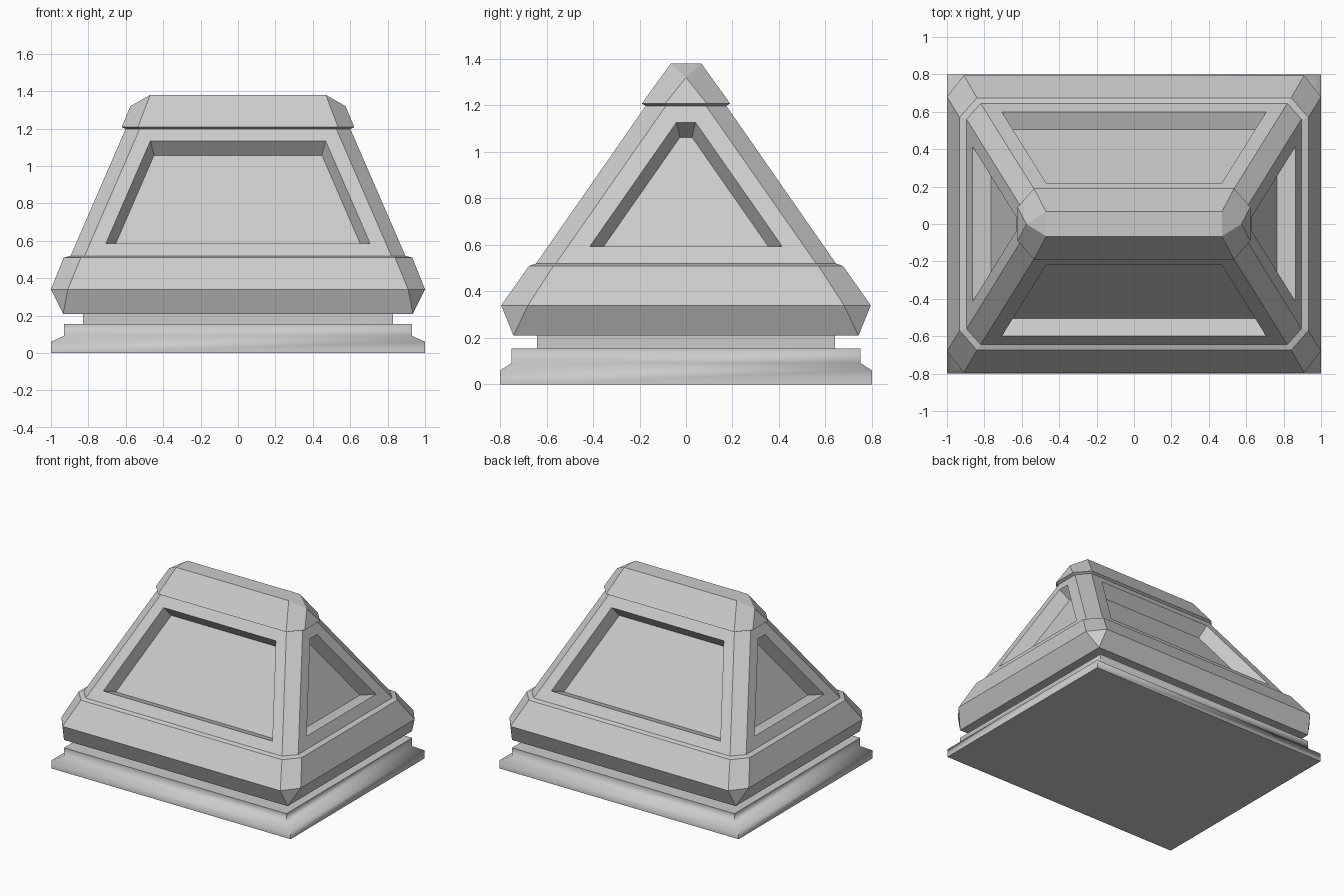
import bpy, bmesh, math

cube = bpy.data.objects.get("Cube")
if cube:
    bpy.data.objects.remove(cube, do_unlink=True)

stone = bpy.data.materials.new("grey_stone")
stone.use_nodes = True
GREY = (0.6, 0.6, 0.6, 1)
stone.diffuse_color = GREY
stone.node_tree.nodes["Principled BSDF"].inputs["Base Color"].default_value = GREY


def ring(side_x, side_y, side_z, front_x, front_y, front_z):
    """Rectangle with cut corners: side edge at side_x, front edge at front_y."""
    corner = [(side_x, side_y, side_z), (front_x, front_y, front_z)]
    pts = []
    for sx, sy in ((1, 1), (-1, 1), (-1, -1), (1, -1)):
        quarter = [(sx * x, sy * y, z) for x, y, z in corner]
        pts += quarter if sx * sy > 0 else quarter[::-1]
    return pts


def cut(side_x, side_y, front_x, front_y, z):
    return ring(side_x, side_y, z, front_x, front_y, z)


def box(x, y, z):
    return cut(x, y, x, y, z)


def loft(name, rings, panels=None):
    """Skin the rings, cap both ends, optionally sink panels into one band."""
    bm = bmesh.new()
    loops = [[bm.verts.new(p) for p in r] for r in rings]
    recess = []
    for band, (low, high) in enumerate(zip(loops, loops[1:])):
        for i in range(8):
            j = (i + 1) % 8
            face = bm.faces.new((low[i], low[j], high[j], high[i]))
            if band == panels and i % 2:
                recess.append(face)
    bm.faces.new(loops[0][::-1])
    bm.faces.new(loops[-1])
    bm.normal_update()
    if recess:
        bmesh.ops.inset_individual(bm, faces=recess, thickness=0.08, use_even_offset=True)
        bm.normal_update()
        bmesh.ops.inset_individual(bm, faces=recess, thickness=0.028, depth=-0.095,
                                   use_even_offset=True)
    bmesh.ops.remove_doubles(bm, verts=bm.verts[:], dist=0.0005)
    bmesh.ops.recalc_face_normals(bm, faces=bm.faces[:])
    mesh = bpy.data.meshes.new(name)
    bm.to_mesh(mesh)
    bm.free()
    mesh.materials.append(stone)
    obj = bpy.data.objects.new(name, mesh)
    bpy.context.collection.objects.link(obj)
    return obj


# Moulded foot with a softly shaded slope, and the recessed neck above it
foot = loft("foot_moulding", [box(1, 0.8, 0), box(1, 0.8, 0.06),
                              box(0.93, 0.75, 0.092), box(0.93, 0.75, 0.155)])
bpy.context.view_layer.objects.active = foot
foot.select_set(True)
bpy.ops.object.shade_smooth_by_angle(angle=math.radians(70))
loft("neck", [box(0.83, 0.64, 0.15), box(0.83, 0.64, 0.215)])

# Flared skirt and tapering shaft with a sunken panel on each side
loft("body", [
    box(0.935, 0.742, 0.21),
    cut(1, 0.68, 0.91, 0.795, 0.34),
    cut(0.932, 0.57, 0.84, 0.675, 0.51),
    cut(0.895, 0.56, 0.82, 0.645, 0.52),
    cut(0.6, 0.085, 0.525, 0.172, 1.2),
], panels=3)

# Ridge cap with hipped ends, slightly overhanging the shaft
loft("ridge_cap", [
    cut(0.6, 0.085, 0.525, 0.172, 1.198),
    cut(0.622, 0.09, 0.535, 0.19, 1.208),
    ring(0.575, 0, 1.32, 0.47, 0.066, 1.38),
    box(0.47, 0.066, 1.38),
])
